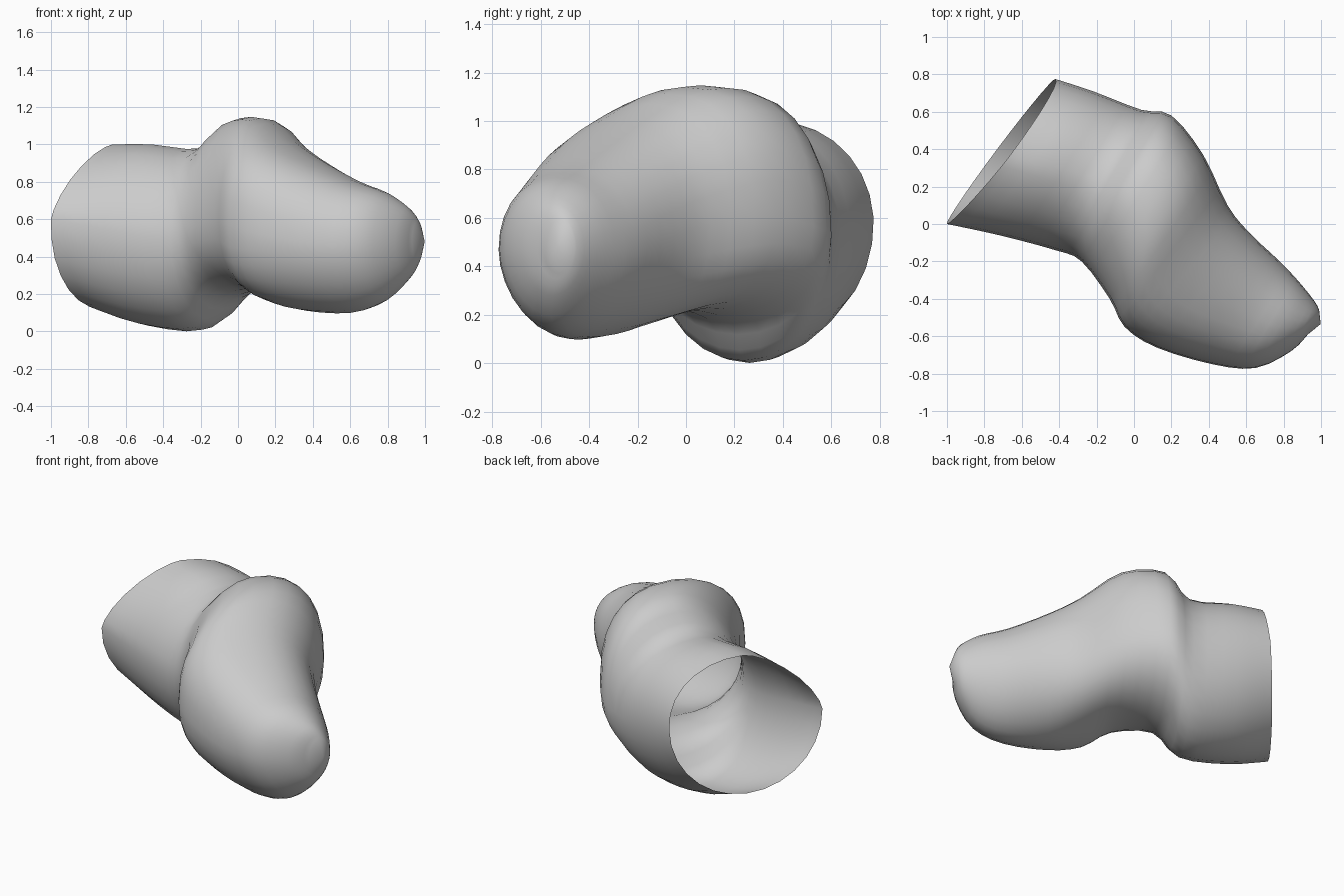
import bpy, bmesh, math
from mathutils import Vector

cube = bpy.data.objects.get("Cube")
if cube:
    bpy.data.objects.remove(cube)

mat = bpy.data.materials.new("plain_grey")
mat.use_nodes = True
grey = (0.6, 0.6, 0.6, 1)
mat.diffuse_color = grey
mat.node_tree.nodes["Principled BSDF"].inputs["Base Color"].default_value = grey

# Cross-sections from the open mouth to the rounded toe:
# near side x, y; far side x, y; bottom, widest and top z;
# roundness of the upper near, upper far and lower parts
SECTIONS = [
    (-1, 0, -.42, .775, .12, .6, 1, 1.35, .95, 1),
    (-.72, -.06, -.22, .71, .03, .55, 1, 1.15, .95, 1),
    (-.42, -.14, .04, .61, .01, .5, .98, 1.1, .95, 1),
    (-.28, -.2, .2, .58, .17, .55, 1.12, 1.1, .87, .95),
    (-.13, -.4, .37, .37, .22, .6, 1.14, .97, .83, .85),
    (-.05, -.55, .5, .1, .16, .57, 1.03, .82, .9, .83),
    (.12, -.66, .62, -.05, .11, .52, .93, .78, .9, 1),
    (.42, -.75, .79, -.21, .1, .47, .81, .88, .95, 1.1),
    (.65, -.77, .9, -.33, .16, .47, .745, .95, .95, 1.1),
    (.84, -.68, .97, -.42, .28, .47, .66, 1, 1, 1.05),
    (.93, -.59, .99, -.46, .37, .48, .59, 1, 1, 1),
]
SIDES, STEPS = 28, 3


def spline(a, b, c, d, t):
    """Catmull-Rom blend of four section tuples."""
    return [0.5 * (2*q + (r - p)*t + (2*p - 5*q + 4*r - s)*t*t
                   + (3*q - p - 3*r + s)*t**3) for p, q, r, s in zip(a, b, c, d)]


def soft(v, power):
    """Squarer or more pointed circle profile."""
    return math.copysign(abs(v) ** power, v)


last = len(SECTIONS) - 1
rows = []
for i in range(last):
    ctrl = [SECTIONS[min(max(i + k, 0), last)] for k in (-1, 0, 1, 2)]
    rows += [spline(*ctrl, s / STEPS) for s in range(STEPS)]
rows.append(SECTIONS[-1])

# Hollow bent body, open at the mouth
bm = bmesh.new()
rings = []
for n, (ax, ay, bx, by, low, wide, high, near_r, far_r, low_r) in enumerate(rows):
    near, far = Vector((ax, ay, 0)), Vector((bx, by, 0))
    mid, half = (near + far) / 2, (far - near) / 2
    inward = Vector((half.y, -half.x, 0)).normalized()
    fade = max(0, 1 - n / 4)
    ring = []
    for k in range(SIDES):
        a = math.tau * k / SIDES
        upper = math.sin(a) > 0
        power = low_r if not upper else far_r if math.cos(a) > 0 else near_r
        c, s = soft(math.cos(a), power), soft(math.sin(a), power)
        p = mid + half * c + inward * fade * s * (.05 if upper else .025)
        p.z = wide + s * (high - wide if upper else wide - low)
        ring.append(bm.verts.new(p))
    rings.append(ring)
for r, q in zip(rings, rings[1:]):
    for k in range(SIDES):
        j = (k + 1) % SIDES
        bm.faces.new((r[k], r[j], q[j], q[k]))

# Rounded toe closure
centre = sum((v.co for v in rings[-1]), Vector()) / SIDES
tip = bm.verts.new(centre + Vector((.038, -.01, 0)))
for k in range(SIDES):
    bm.faces.new((rings[-1][k], rings[-1][(k + 1) % SIDES], tip))
bmesh.ops.recalc_face_normals(bm, faces=bm.faces[:])

mesh = bpy.data.meshes.new("bent_body")
bm.to_mesh(mesh)
bm.free()
mesh.materials.append(mat)
body = bpy.data.objects.new("bent_body", mesh)
bpy.context.collection.objects.link(body)
bpy.ops.object.select_all(action='DESELECT')
body.select_set(True)
bpy.context.view_layer.objects.active = body
bpy.ops.object.shade_smooth_by_angle(angle=math.radians(40))
